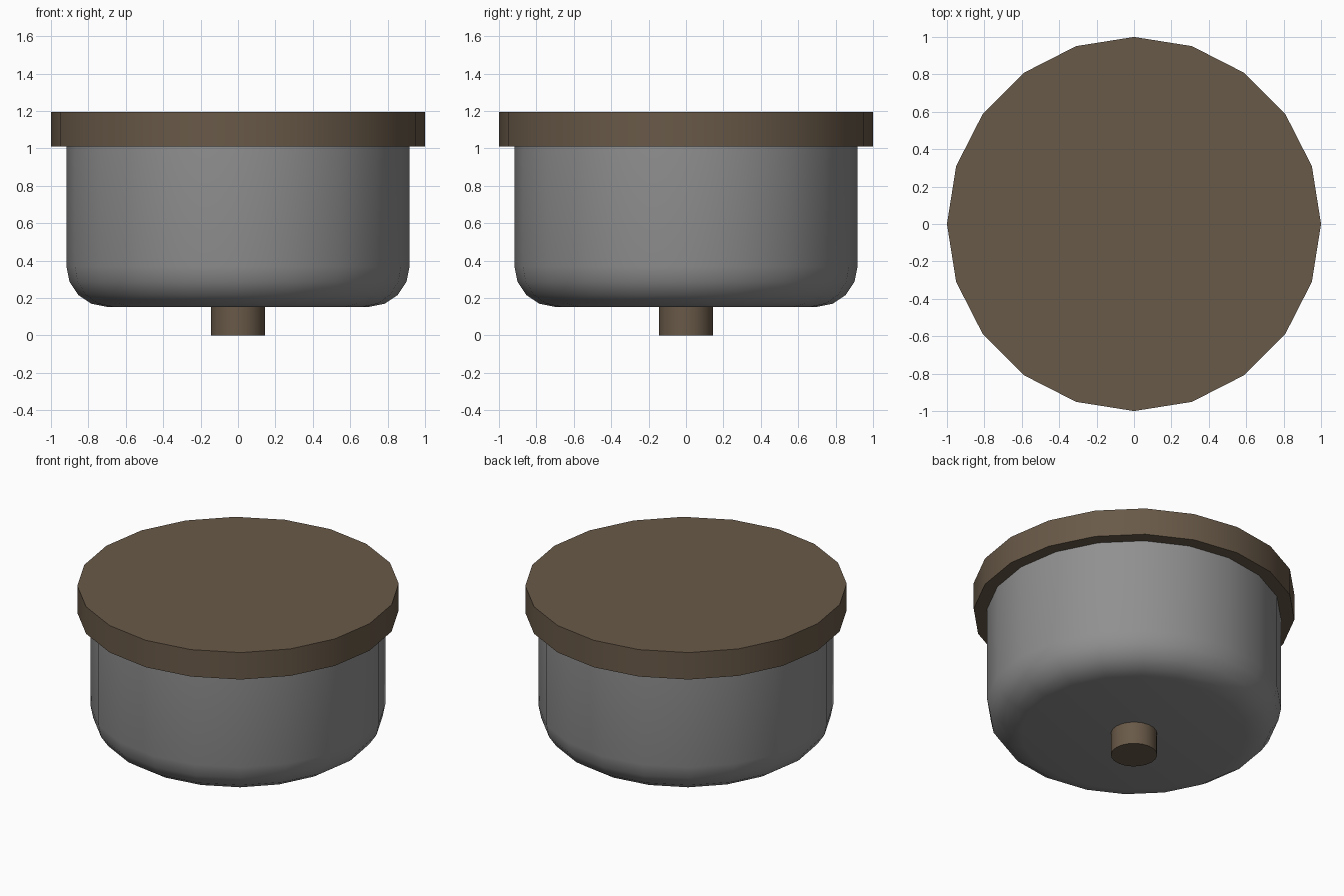
import bpy, bmesh, math

if "Cube" in bpy.data.objects:
    bpy.data.objects.remove(bpy.data.objects["Cube"])

SIDES = 20


def lathe(name, profile, material):
    """Closed solid of revolution from (radius, z) points, bottom to top."""
    bm = bmesh.new()
    rings = []
    for r, z in profile:
        rings.append([bm.verts.new((r * math.cos(2 * math.pi * i / SIDES),
                                    r * math.sin(2 * math.pi * i / SIDES), z))
                      for i in range(SIDES)])
    for low, high in zip(rings, rings[1:]):
        for i in range(SIDES):
            j = (i + 1) % SIDES
            bm.faces.new((low[i], low[j], high[j], high[i]))
    bm.faces.new(rings[0][::-1])
    bm.faces.new(rings[-1])
    mesh = bpy.data.meshes.new(name)
    bm.to_mesh(mesh)
    bm.free()
    obj = bpy.data.objects.new(name, mesh)
    bpy.context.collection.objects.link(obj)
    mesh.materials.append(material)
    # smooth sides, crisp rims
    bpy.ops.object.select_all(action='DESELECT')
    obj.select_set(True)
    bpy.context.view_layer.objects.active = obj
    bpy.ops.object.shade_smooth_by_angle(angle=math.radians(40))
    return obj


def colour(name, r, g, b):
    mat = bpy.data.materials.new(name)
    mat.diffuse_color = (r, g, b, 1)
    mat.use_nodes = True
    mat.node_tree.nodes["Principled BSDF"].inputs["Base Color"].default_value = mat.diffuse_color
    return mat


brown = colour("dark_brown", 0.141, 0.101, 0.065)
grey = colour("dark_grey", 0.28, 0.28, 0.28)

# Top disc
lathe("lid", [(1.0, 1.01), (1.0, 1.195)], brown)

# Cup body with rounded lower edge
R, BOTTOM, ROUND = 0.917, 0.153, 0.215
curve = [(R - ROUND + ROUND * math.sin(a), BOTTOM + ROUND - ROUND * math.cos(a))
         for a in (math.pi / 2 * k / 4 for k in range(5))]
lathe("cup_body", curve + [(R, 1.01)], grey)

# Small stem underneath
lathe("stem", [(0.144, 0.0), (0.144, 0.16)], brown)
